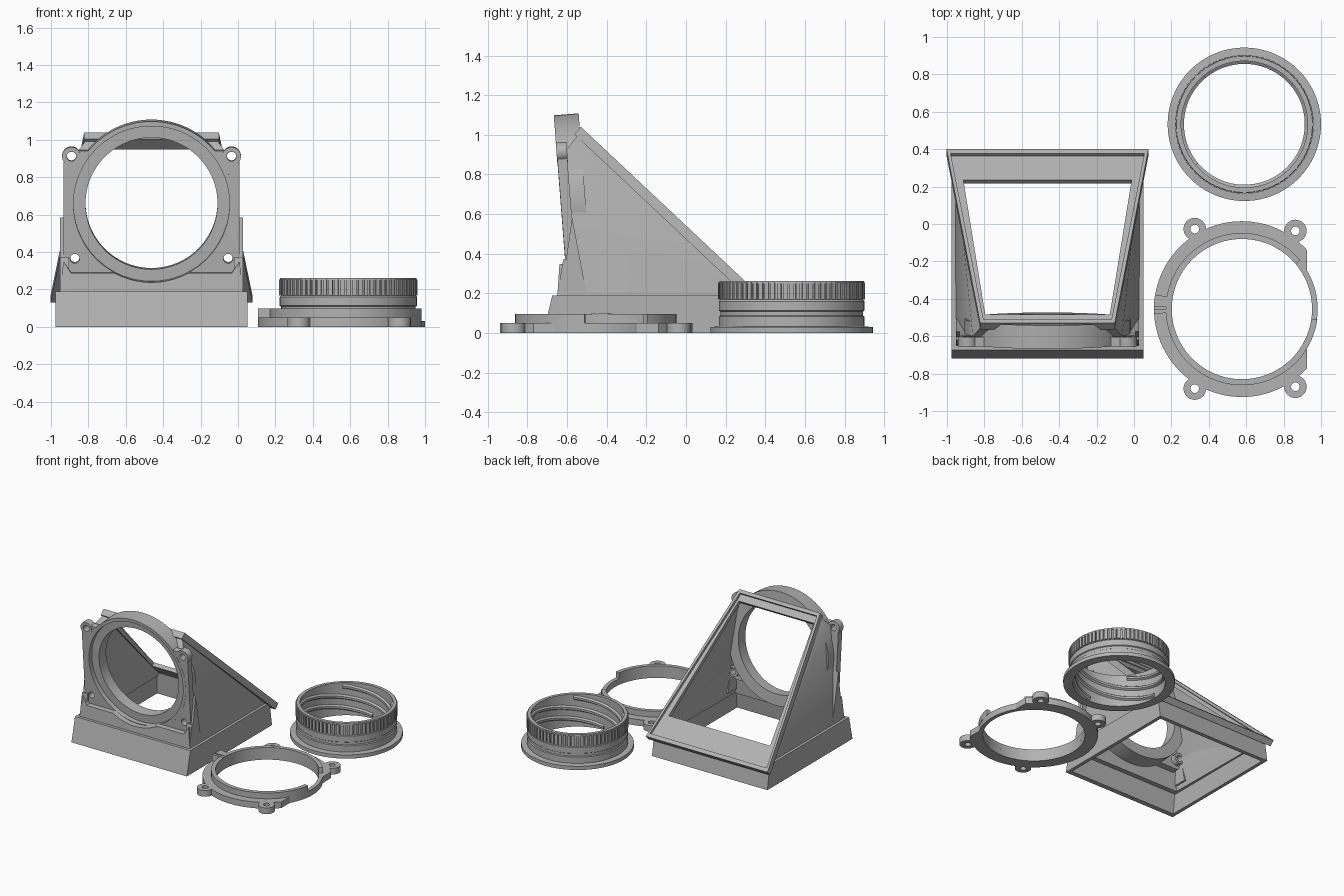
import bpy, bmesh, math
from mathutils import Matrix, Vector

if "Cube" in bpy.data.objects:
    bpy.data.objects.remove(bpy.data.objects["Cube"])

grey = bpy.data.materials.new("plain_grey")
grey.diffuse_color = (0.45, 0.45, 0.45, 1)
grey.use_nodes = True
grey.node_tree.nodes["Principled BSDF"].inputs["Base Color"].default_value = grey.diffuse_color
CX = -0.4625                                   # housing centre line


def finish(name, bm, matrix=None):
    bmesh.ops.recalc_face_normals(bm, faces=bm.faces)
    if matrix:
        bm.transform(matrix)
    me = bpy.data.meshes.new(name)
    bm.to_mesh(me)
    bm.free()
    me.materials.append(grey)
    ob = bpy.data.objects.new(name, me)
    bpy.context.collection.objects.link(ob)
    return ob


def prism(name, pts, z0, z1, matrix=None):
    """Extrude a flat outline from z0 to z1."""
    bm = bmesh.new()
    lo = [bm.verts.new((x, y, z0)) for x, y in pts]
    hi = [bm.verts.new((x, y, z1)) for x, y in pts]
    bm.faces.new(lo)
    bm.faces.new(hi)
    n = len(pts)
    for i in range(n):
        j = (i + 1) % n
        bm.faces.new((lo[i], lo[j], hi[j], hi[i]))
    return finish(name, bm, matrix)


def disc(name, x, y, r, z0, z1, matrix=None, n=96):
    pts = [(x + r * math.cos(2 * math.pi * i / n), y + r * math.sin(2 * math.pi * i / n)) for i in range(n)]
    return prism(name, pts, z0, z1, matrix)


def arc_band(name, x, y, r0, r1, a0, a1, z0, z1, n=72):
    ang = [math.radians(a0 + (a1 - a0) * i / n) for i in range(n + 1)]
    pts = [(x + r1 * math.cos(a), y + r1 * math.sin(a)) for a in ang]
    pts += [(x + r0 * math.cos(a), y + r0 * math.sin(a)) for a in reversed(ang)]
    return prism(name, pts, z0, z1)


def hull(name, half):
    """Convex solid from points mirrored across the housing centre line."""
    bm = bmesh.new()
    for x, y, z in half:
        for s in (-1, 1):
            bm.verts.new((CX + s * x, y, z))
    res = bmesh.ops.convex_hull(bm, input=bm.verts)
    bmesh.ops.dissolve_limit(bm, angle_limit=0.01, verts=bm.verts, edges=bm.edges)
    return finish(name, bm)


def combine(ob, tools, op='DIFFERENCE'):
    for t in tools:
        m = ob.modifiers.new("cut", 'BOOLEAN')
        m.operation, m.object, m.solver = op, t, 'EXACT'
        bpy.context.view_layer.objects.active = ob
        bpy.ops.object.modifier_apply(modifier=m.name)
    return ob


def discard(tools):
    for t in tools:
        bpy.data.objects.remove(t, do_unlink=True)


def both(pts):
    """Complete a right-hand outline with its mirror image."""
    return pts + [(-x, y) for x, y in reversed(pts)]


# ---------- housing ----------
T = 0.078                                       # forward lean of the mounting plate
P = Matrix.Translation((CX, -0.632, 0.657)) @ Matrix.Rotation(math.pi / 2 + T, 4, 'X')
S = Matrix.Translation((CX, -0.53, 1.04)) @ Matrix.Rotation(-math.atan2(0.685, 0.729), 4, 'X')

bore = disc("bore_cutter", 0, 0, 0.353, -0.2, 0.1, P)
seat = disc("seat_cutter", 0, 0, 0.417, -0.035, 0.1, P)
pocket = prism("pocket_cutter", both([(0.43, -0.367), (0.51, -0.25), (0.51, 0.45)]), 0, 0.1, P)

# skirt around the open bottom
skirt = hull("base_skirt", [(0.5125, -0.72, 0), (0.5125, 0.36, 0), (0.5125, -0.675, 0.19), (0.5125, 0.33, 0.19)])
cav = hull("skirt_cutter", [(0.488, -0.695, -0.1), (0.488, 0.335, -0.1), (0.475, -0.635, 0.3), (0.475, 0.31, 0.3)])
combine(skirt, [cav])
discard([cav])

# tapered hollow hood
hood = hull("hood_shell", [(0.495, -0.652, 0.15), (0.495, 0.36, 0.15), (0.495, 0.36, 0.16),
                           (0.345, -0.54, 1.005), (0.40, -0.60, 0.93)])
cav = hull("hood_cutter", [(0.47, -0.62, 0.05), (0.47, 0.33, 0.05), (0.47, 0.42, 0.16),
                           (0.32, -0.50, 1.06), (0.37, -0.56, 0.89)])
combine(hood, [cav, pocket, bore, seat])
discard([cav])

# sloping screen frame with raised lip
frame = prism("screen_frame", both([(0.36, 0), (0.54, 1.276)]), -0.05, 0, S)
rec = prism("recess_cutter", both([(0.342, 0.027), (0.518, 1.245)]), -0.02, 0.1, S)
opening = prism("opening_cutter", both([(0.333, 0.082), (0.45, 1.07)]), -0.1, 0.1, S)
combine(frame, [rec, opening])
discard([rec, opening])

# mounting plate with ears and screw holes
plate = prism("mounting_plate", both([(0.42, -0.367), (0.47, -0.30), (0.47, 0.22), (0.40, 0.285)]), -0.05, 0, P)
holes = []
for s in (-1, 1):
    ear = disc("ear", s * 0.428, 0.255, 0.05, -0.052, 0.002, P, 32)
    boss = disc("boss", s * 0.41, -0.293, 0.045, -0.09, -0.01, P, 32)
    combine(plate, [ear, boss], 'UNION')
    discard([ear, boss])
    holes.append(disc("hole_cutter", s * 0.428, 0.255, 0.025, -0.2, 0.1, P, 32))
    holes.append(disc("hole_cutter", s * 0.41, -0.293, 0.025, -0.2, 0.1, P, 32))
combine(plate, [bore, seat] + holes)
combine(hood, holes)
discard(holes)

# lens seat rim
rim = disc("lens_rim", 0, 0, 0.443, -0.125, 0.001, P)
combine(rim, [bore, seat])
discard([bore, seat, pocket])

# corner gussets beside the plate
side = [(-0.65, 0.19), (-0.62, 0.37), (-0.605, 0.37), (-0.575, 0.585), (-0.50, 0.19)]
for s in (-1, 1):
    M = Matrix(((0, 0, s, CX), (1, 0, 0, 0), (0, 1, 0, 0), (0, 0, 0, 1)))
    prism("corner_gusset", side, 0.44, 0.488, M)

# ---------- retaining ring ----------
RX, RY = 0.577, -0.455
ring = disc("retaining_ring", RX, RY, 0.47, 0, 0.05)
flat = prism("flat_cutter", [(0.925, -1), (1.2, -1), (1.2, 0.2), (0.925, 0.2)], -0.1, 0.2)
combine(ring, [flat])
core = disc("core", RX, RY, 0.405, 0, 0.05)
tabs = [disc("tab", x, y, 0.06, 0, 0.05, None, 32)
        for x, y in ((0.325, -0.027), (0.863, -0.037), (0.325, -0.88), (0.863, -0.87))]
combine(ring, [core] + tabs, 'UNION')
cuts = [disc("hole_cutter", x, y, 0.023, -0.1, 0.2, None, 24)
        for x, y in ((0.325, -0.027), (0.863, -0.037), (0.325, -0.88), (0.863, -0.87))]
cuts.append(disc("hole_cutter", RX, RY, 0.375, -0.1, 0.2))
combine(ring, cuts)
discard([flat, core] + tabs + cuts)
collar = arc_band("ring_collar", RX, RY, 0.375, 0.407, 40, 352, 0.045, 0.097)
# split stop block on the left
stops = [arc_band("stop_block", RX, RY, 0.376, 0.471, a, b, 0.045, 0.099, 8) for a, b in ((170.5, 178.5), (180, 183))]

# ---------- focus ring ----------
FX, FY = 0.59, 0.533
F = Matrix.Translation((FX, FY, 0))
profile = [(0.338, 0), (0.41, 0), (0.41, 0.03), (0.367, 0.033), (0.367, 0.083), (0.36, 0.088), (0.36, 0.108),
           (0.367, 0.113), (0.367, 0.16), (0.36, 0.168), (0.36, 0.25), (0.366, 0.25), (0.364, 0.262), (0.338, 0.262)]
bm = bmesh.new()
N = 128
rows = [[bm.verts.new((r * math.cos(2 * math.pi * i / N), r * math.sin(2 * math.pi * i / N), z))
         for r, z in profile] for i in range(N)]
for i in range(N):
    a, b = rows[i], rows[(i + 1) % N]
    for k in range(len(profile)):
        m = (k + 1) % len(profile)
        bm.faces.new((a[k], b[k], b[m], a[m]))
focus = finish("focus_ring", bm, F)

# grip ribs
bm = bmesh.new()
for i in range(72):
    M = Matrix.Rotation(2 * math.pi * i / 72, 4, 'Z') @ Matrix.Translation((0.362, 0, 0.211)) \
        @ Matrix.Diagonal((0.018, 0.021, 0.086, 1))
    bmesh.ops.create_cube(bm, size=1, matrix=M)
finish("grip_ribs", bm, F)

# inner multi-start screw thread
bm = bmesh.new()
section = [(0.341, -0.02), (0.323, -0.008), (0.323, 0.008), (0.341, 0.02)]
for start in range(4):
    prev = None
    for i in range(61):
        a = math.radians(start * 90 + 220 * i / 60)
        z = 0.025 + 0.21 * i / 60
        cur = [bm.verts.new((r * math.cos(a), r * math.sin(a), z + dz)) for r, dz in section]
        if prev:
            for k in range(4):
                m = (k + 1) % 4
                bm.faces.new((prev[k], cur[k], cur[m], prev[m]))
        if i in (0, 60):
            bm.faces.new(cur)
        prev = cur
thread = finish("screw_thread", bm, F)

# smooth the round parts, keep edges sharp
bpy.ops.object.select_all(action='DESELECT')
for ob in [rim, plate, hood, ring, collar, focus, thread] + stops:
    ob.select_set(True)
bpy.context.view_layer.objects.active = rim
bpy.ops.object.shade_smooth_by_angle(angle=math.radians(25))
